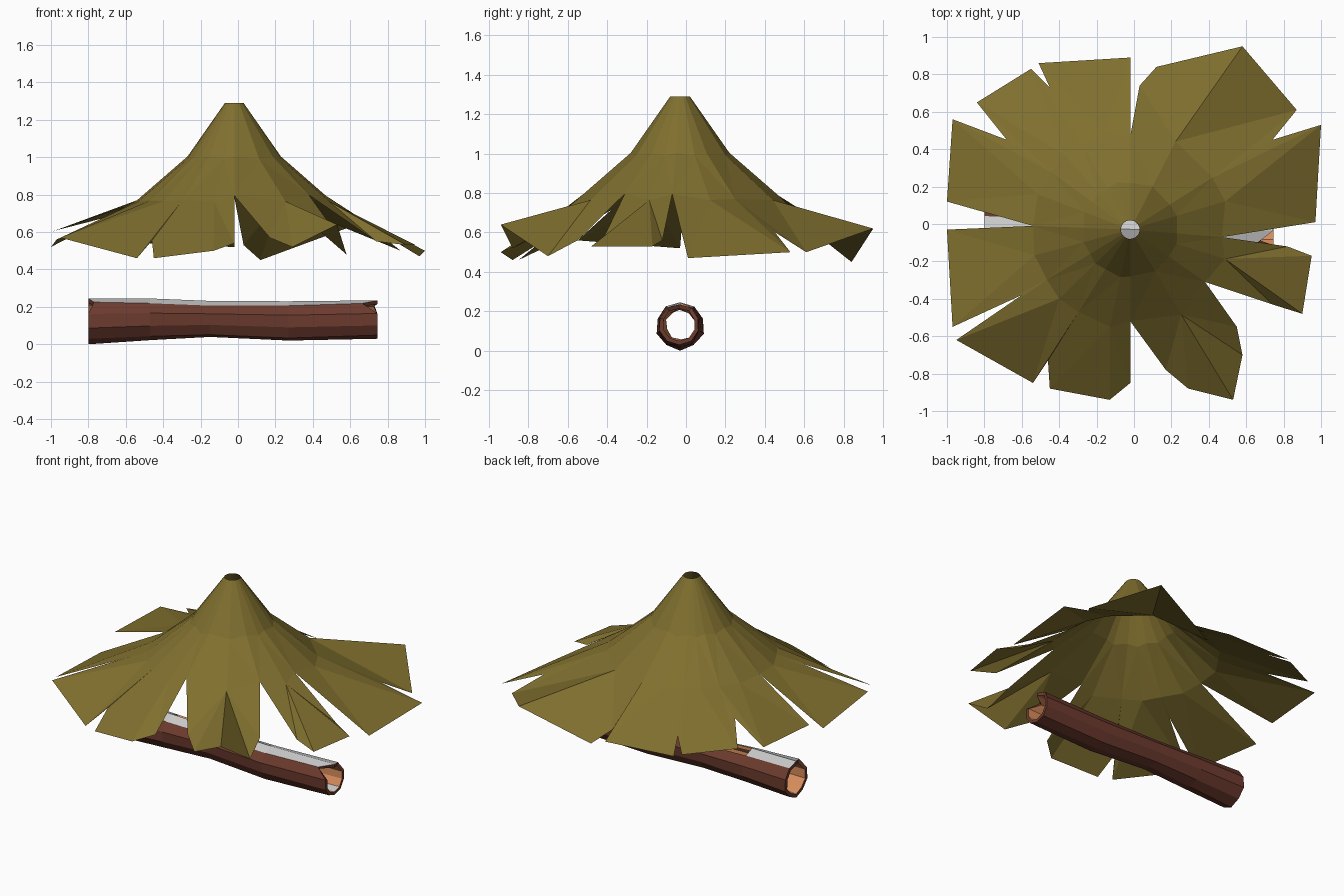
import bpy, bmesh, math

if "Cube" in bpy.data.objects:
    bpy.data.objects.remove(bpy.data.objects["Cube"])

def material(name, col):
    m = bpy.data.materials.new(name)
    m.diffuse_color = (*col, 1)
    m.use_nodes = True
    m.node_tree.nodes["Principled BSDF"].inputs["Base Color"].default_value = m.diffuse_color
    return m

def finish(bm, name, mats):
    me = bpy.data.meshes.new(name)
    bm.to_mesh(me)
    bm.free()
    for m in mats:
        me.materials.append(m)
    ob = bpy.data.objects.new(name, me)
    bpy.context.collection.objects.link(ob)
    return ob

leaf = material("leaf", (0.215, 0.16, 0.028))
bark = material("bark", (0.15, 0.043, 0.027))
wood = material("inner_wood", (0.70, 0.27, 0.11))
grey = material("grey_top", (0.8, 0.8, 0.8))

# Leaf canopy: each blade is the notch before it, then its tip points, counter-clockwise
CX, CY = -0.02, -0.03
PROFILE = [(0.05, 1.29), (0.26, 0.99), (0.52, 0.77), (0.9, 0.56)]
blades = [
    ((0.47, -0.07), [(0.97, 0.01, .47), (1.0, 0.53, .50)]),
    ((0.74, 0.45), [(0.87, 0.61, .50), (0.58, 0.95, .62), (0.12, 0.84, .45), (0.03, 0.74, .53)]),
    ((-0.02, 0.47), [(-0.02, 0.89, .52), (-0.51, 0.86, .54)]),
    ((-0.45, 0.73), [(-0.55, 0.83, .55), (-0.84, 0.65, .60)]),
    ((-0.68, 0.45), [(-0.97, 0.56, .61), (-1.0, 0.12, .60)]),
    ((-0.54, -0.01), [(-1.0, -0.03, .52), (-0.97, -0.55, .56)]),
    ((-0.60, -0.38), [(-0.95, -0.62, .57), (-0.54, -0.85, .46)]),
    ((-0.46, -0.73), [(-0.45, -0.88, .46), (-0.13, -0.94, .50), (-0.02, -0.85, .54)]),
    ((-0.02, -0.52), [(0.17, -0.78, .57), (0.29, -0.88, .52), (0.53, -0.94, .64),
                      (0.58, -0.70, .48), (0.55, -0.55, .56)]),
    ((0.38, -0.31), [(0.74, -0.43, .55), (0.90, -0.48, .53), (0.95, -0.17, .53), (0.82, -0.12, .56)]),
]

def height(r):
    for (r0, z0), (r1, z1) in zip(PROFILE, PROFILE[1:]):
        if r <= r1:
            break
    return z0 + (z1 - z0) * (r - r0) / (r1 - r0)

bm = bmesh.new()

def ring_vert(a, r):
    return bm.verts.new((CX + r * math.cos(a), CY + r * math.sin(a), height(r)))

# Seams between blades, from the crown down to each notch
seams = []
for i, ((x, y), tips) in enumerate(blades):
    a, r = math.atan2(y - CY, x - CX), math.hypot(x - CX, y - CY)
    seam = [ring_vert(a, 0.05), ring_vert(a, 0.25)]
    if r > 0.6:
        # deep notch: lies on the slope towards the neighbouring tips
        seam.append(ring_vert(a, 0.52))
        near = (tips[0], blades[i - 1][1][-1])
        rt = sum(math.hypot(t[0] - CX, t[1] - CY) for t in near) / 2
        zt = sum(t[2] for t in near) / 2
        seam.append(bm.verts.new((x, y, 0.77 + (zt - 0.77) * (r - 0.52) / (rt - 0.52))))
    else:
        seam.append(ring_vert(a, r))
    seams.append(seam)

for i, (_, tips) in enumerate(blades):
    s, e = seams[i], seams[(i + 1) % len(seams)]
    mx = sum(t[0] for t in tips) / len(tips) - CX
    my = sum(t[1] for t in tips) / len(tips) - CY
    a = math.atan2(my, mx)
    top, up, mid = ring_vert(a, 0.05), ring_vert(a, 0.26), ring_vert(a, 0.53)
    tv = [bm.verts.new(t) for t in tips]
    faces = [(s[0], s[1], up, top), (top, up, e[1], e[0]),
             (up, s[1], s[2]), (up, s[2], mid), (mid, s[2], tv[0]),
             (up, e[2], e[1]), (up, mid, e[2]), (mid, tv[-1], e[2])]
    if len(s) == 4:
        faces.append((s[2], s[3], tv[0]))
    if len(e) == 4:
        faces.append((e[2], tv[-1], e[3]))
    faces += [(mid, p, q) for p, q in zip(tv, tv[1:])]
    for f in faces:
        bm.faces.new(f)
finish(bm, "leaf_canopy", [leaf])

# Hollow log: sections are (x, centre y, centre z, outer radius)
N = 10
SECTIONS = [(-0.80, -0.03, 0.125, 0.122), (-0.47, -0.03, 0.132, 0.11), (-0.15, -0.025, 0.132, 0.096),
            (0.27, -0.035, 0.122, 0.106), (0.745, -0.035, 0.133, 0.104)]
LAST = len(SECTIONS) - 1
CHIPS = {(0, 3): 0.03, (LAST, 3): -0.08, (LAST, 1): -0.02}   # chipped ends
bm = bmesh.new()
outer, inner = [], []
for k, (x, cy, cz, r) in enumerate(SECTIONS):
    ro, ri = [], []
    for j in range(N):
        a = math.tau * (j + 0.5) / N
        x1 = x + CHIPS.get((k, j), 0)
        w = r * (1 + 0.04 * math.sin(3 * j + k))
        for ring, rad in ((ro, w), (ri, w * 0.8)):
            ring.append(bm.verts.new((x1, cy + rad * math.cos(a), max(0, cz + rad * math.sin(a)))))
    outer.append(ro)
    inner.append(ri)

def quad(vs, mat):
    bm.faces.new(vs).material_index = mat

GAP = (1, 1)   # broken opening in the upper back
for k in range(LAST):
    for j in range(N):
        n = (j + 1) % N
        if (k, j) == GAP:
            rim = [(k, j), (k + 1, j), (k + 1, n), (k, n)]
            for p, q in zip(rim, rim[1:] + rim[:1]):
                quad((outer[p[0]][p[1]], outer[q[0]][q[1]], inner[q[0]][q[1]], inner[p[0]][p[1]]), 1)
            continue
        pale = j in (1, 2)
        quad((outer[k][j], outer[k + 1][j], outer[k + 1][n], outer[k][n]), 2 if pale else 0)
        quad((inner[k][n], inner[k + 1][n], inner[k + 1][j], inner[k][j]), 2 if j == 7 else 1)
for j in range(N):
    n = (j + 1) % N
    quad((outer[0][j], outer[0][n], inner[0][n], inner[0][j]), 0)
    quad((outer[LAST][n], outer[LAST][j], inner[LAST][j], inner[LAST][n]), 0)
bmesh.ops.recalc_face_normals(bm, faces=bm.faces)

# Rest the log on the ground
low = min(v.co.z for v in bm.verts)
for v in bm.verts:
    v.co.z -= low
finish(bm, "hollow_log", [bark, wood, grey])
